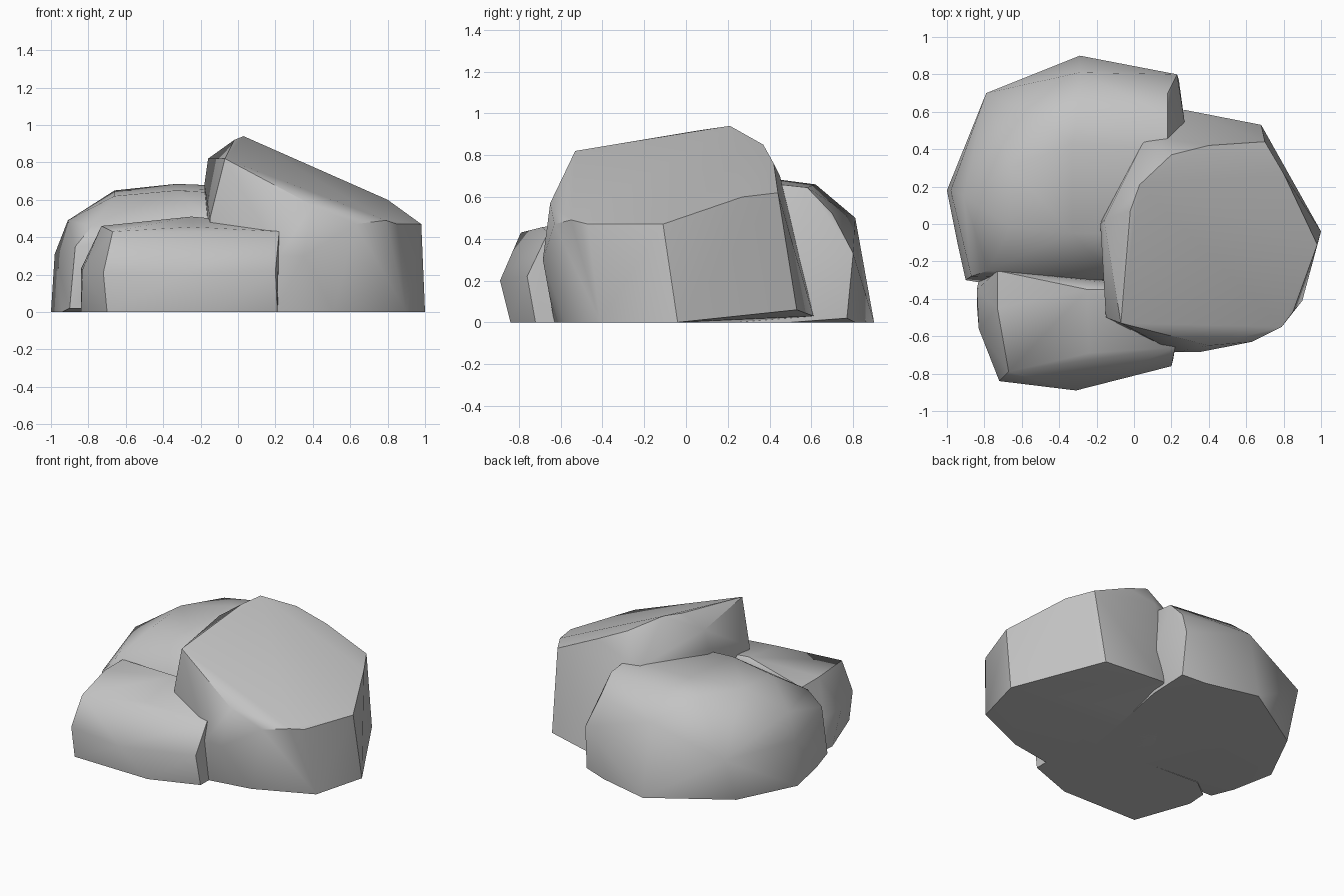
import bpy
import bmesh
import math

default_cube = bpy.data.objects.get("Cube")
if default_cube:
    bpy.data.objects.remove(default_cube, do_unlink=True)

# One plain stone colour for the whole group
stone = bpy.data.materials.new("grey stone")
stone.use_nodes = True
stone_grey = (.55, .55, .55, 1)
stone.diffuse_color = stone_grey
shader = stone.node_tree.nodes["Principled BSDF"]
shader.inputs["Base Color"].default_value = stone_grey
shader.inputs["Roughness"].default_value = .9


def boulder(name, footprint, shoulder, crown, sharp_angle):
    """Wrap a ground outline, a side ring and a top ring in one faceted stone."""
    bm = bmesh.new()
    for x, y in footprint:
        bm.verts.new((x, y, 0))
    for point in shoulder + crown:
        bm.verts.new(point)

    # Wrap the rings, then drop anything left inside
    hull = bmesh.ops.convex_hull(bm, input=bm.verts[:])
    inside = set(hull["geom_interior"]) | set(hull["geom_unused"])
    loose = [item for item in inside if isinstance(item, bmesh.types.BMVert)]
    bmesh.ops.delete(bm, geom=loose, context="VERTS")

    # Join nearly flat triangles into broad facets
    bmesh.ops.dissolve_limit(bm, angle_limit=math.radians(2),
                             verts=bm.verts[:], edges=bm.edges[:])
    bmesh.ops.recalc_face_normals(bm, faces=bm.faces[:])

    mesh = bpy.data.meshes.new(name)
    bm.to_mesh(mesh)
    bm.free()
    mesh.materials.append(stone)
    stone_object = bpy.data.objects.new(name, mesh)
    bpy.context.collection.objects.link(stone_object)

    # Soft shading across gentle bends, crisp breaks elsewhere
    bpy.ops.object.select_all(action="DESELECT")
    stone_object.select_set(True)
    bpy.context.view_layer.objects.active = stone_object
    bpy.ops.object.shade_smooth_by_angle(angle=math.radians(sharp_angle))
    return stone_object


# Tall stone with a broad sloping top; its back edge lifts off the ground
boulder(
    "tall_boulder",
    footprint=[(-.14, -.48), (.2, -.63), (.51, -.58), (.9, -.41), (1, -.04),
               (0, .3), (-.17, 0)],
    shoulder=[(-.15, -.5, .5), (-.18, 0, .68), (-.16, .02, .82), (.05, .44, .66),
              (.2, .45, .7), (.22, -.685, .3), (.35, -.685, .3),
              (.68, .53, .06), (.27, .61, .03), (0, .45, .03)],
    crown=[(-.07, -.53, .82), (-.02, .07, .92), (.03, .21, .94), (.2, .37, .85),
           (.4, .42, .76), (.7, .44, .62), (.8, .27, .6), (.98, -.11, .47),
           (.85, -.47, .47), (.79, -.55, .49), (.63, -.63, .47), (.4, -.65, .57)],
    sharp_angle=38,
)

# Wide domed stone behind
boulder(
    "back_boulder",
    footprint=[(-.94, -.12), (-1, .18), (-.8, .58), (-.29, .9), (.08, .81),
               (.25, .5), (.1, -.3)],
    shoulder=[(-.9, -.3, .02), (-.84, -.31, .05), (.24, .77, .02),
              (-.98, .18, .31), (-.91, .15, .49), (-.87, -.28, .35),
              (-.79, .7, .32), (-.29, .81, .5), (.23, .8, .33), (.27, .55, .3),
              (.18, .7, .52), (-.78, -.25, .46), (-.1, -.3, .46)],
    crown=[(-.66, .3, .65), (-.66, -.02, .62), (-.33, -.05, .65),
           (-.33, .43, .685), (-.5, .56, .65), (-.3, .62, .66), (.18, .58, .645),
           (.18, .4, .665), (0, -.05, .63)],
    sharp_angle=40,
)

# Low stone in front
boulder(
    "front_boulder",
    footprint=[(-.83, -.3), (-.84, -.44), (-.7, -.83), (-.12, -.84), (.21, -.72),
               (.22, -.25), (-.7, -.2)],
    shoulder=[(-.84, -.35, .23), (-.83, -.56, .23), (-.72, -.84, .21),
              (-.31, -.89, .2), (.2, -.76, .22)],
    crown=[(-.67, -.79, .43), (-.73, -.45, .46), (-.73, -.25, .46),
           (-.24, -.69, .455), (.22, -.66, .43), (-.25, -.35, .51),
           (.2, -.35, .47)],
    sharp_angle=40,
)
